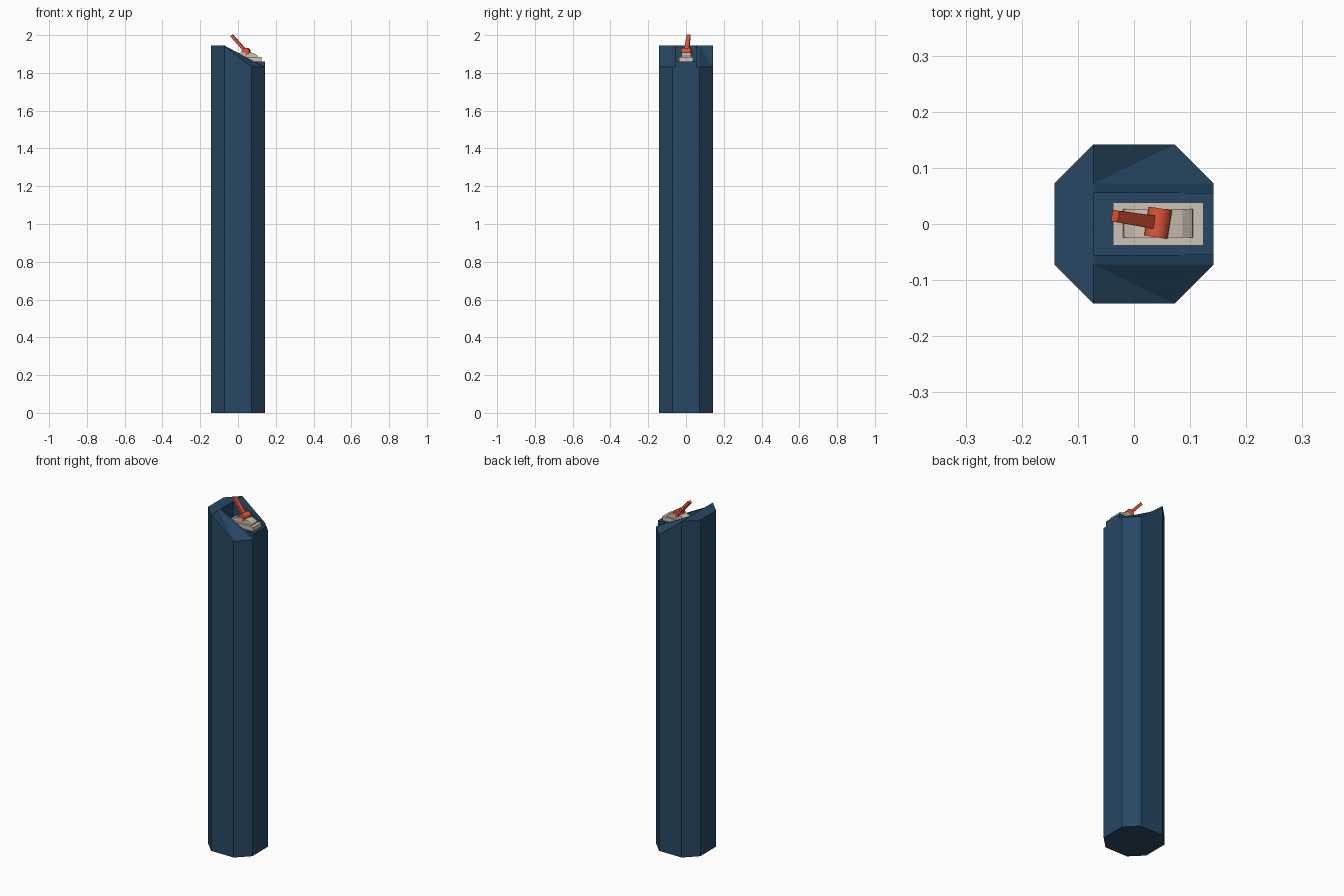
import bpy, bmesh, math
from mathutils import Vector, Matrix

if "Cube" in bpy.data.objects:
    bpy.data.objects.remove(bpy.data.objects["Cube"], do_unlink=True)


def material(name, rgb):
    m = bpy.data.materials.new(name)
    m.use_nodes = True
    m.diffuse_color = (*rgb, 1)
    m.node_tree.nodes["Principled BSDF"].inputs["Base Color"].default_value = (*rgb, 1)
    return m


blue = material("navy blue", (0.02, 0.065, 0.125))
beige = material("beige", (0.62, 0.54, 0.46))
red = material("orange red", (0.72, 0.09, 0.04))


def finish(name, bm, mat):
    bmesh.ops.recalc_face_normals(bm, faces=bm.faces)
    mesh = bpy.data.meshes.new(name)
    bm.to_mesh(mesh)
    bm.free()
    mesh.materials.append(mat)
    ob = bpy.data.objects.new(name, mesh)
    bpy.context.collection.objects.link(ob)
    return ob


def box(name, low, high, mat):
    low, high = Vector(low), Vector(high)
    bm = bmesh.new()
    bmesh.ops.create_cube(bm, size=1)
    bmesh.ops.scale(bm, vec=high - low, verts=bm.verts)
    bmesh.ops.translate(bm, vec=(low + high) / 2, verts=bm.verts)
    return finish(name, bm, mat)


def extrude_y(name, profile, y0, y1, mat):
    bm = bmesh.new()
    face = bm.faces.new([bm.verts.new((x, y0, z)) for x, z in profile])
    out = bmesh.ops.extrude_face_region(bm, geom=[face])
    new = [v for v in out["geom"] if isinstance(v, bmesh.types.BMVert)]
    bmesh.ops.translate(bm, vec=(0, y1 - y0, 0), verts=new)
    return finish(name, bm, mat)


# Octagonal column: flat high rim at the back of the slope, low rim at the other end
R, C, HIGH, LOW = 0.142, 0.072, 1.945, 1.83
SHELF, SLOT = 1.86, 0.055
ring = [(R, -C), (R, C), (C, R), (-C, R), (-R, C), (-R, -C), (-C, -R), (C, -R)]
bm = bmesh.new()
bottom = [bm.verts.new((x, y, 0)) for x, y in ring]
top = [bm.verts.new((x, y, LOW if x > 0 else HIGH)) for x, y in ring]
bm.faces.new(bottom[::-1])
for i in range(8):
    j = (i + 1) % 8
    bm.faces.new((bottom[i], bottom[j], top[j], top[i]))
inner = [bm.verts.new((-C, s * C, HIGH)) for s in (-1, 1)]
bm.faces.new((top[3], top[4], top[5], top[6], inner[0], inner[1]))
for mid, low_end, low_side, high_side in ((inner[0], top[0], top[7], top[6]),
                                          (inner[1], top[1], top[2], top[3])):
    bm.faces.new((mid, low_side, high_side))
    bm.faces.new((mid, low_end, low_side))
bm.faces.new((inner[0], inner[1], top[1], top[0]))
column = finish("column", bm, blue)

# Level slot sunk into the slope, floored by a shelf that stands proud at the low end
cutter = box("slot_cutter", (-C, -SLOT, SHELF - 0.05), (R + 0.05, SLOT, 2.1), blue)
cutter.hide_render = True
cutter.hide_viewport = True
cut = column.modifiers.new("slot", "BOOLEAN")
cut.operation = "DIFFERENCE"
cut.solver = "EXACT"
cut.object = cutter
box("shelf", (-C, -SLOT, SHELF - 0.05), (R, SLOT, SHELF), blue)

# Switch base plate with a domed pivot block
box("switch_plate", (-0.037, -0.038, SHELF), (0.124, 0.038, 1.883), beige)
dome = [(-0.02, 1.88), (-0.018, 1.89), (0.0, 1.903), (0.022, 1.909),
        (0.062, 1.909), (0.086, 1.903), (0.104, 1.89), (0.106, 1.88)]
extrude_y("pivot_block", dome, -0.024, 0.027, beige)

# Lever hub and arm, turned slightly about the vertical
pivot = Vector((0.043, 0.002, 1.912))
turn = Matrix.Rotation(math.radians(-9), 4, "Z")
bm = bmesh.new()
bmesh.ops.create_cone(bm, cap_ends=True, segments=20, radius1=0.021, radius2=0.021, depth=0.052,
                      matrix=Matrix.Translation(pivot) @ turn @ Matrix.Rotation(math.pi / 2, 4, "X"))
hub = finish("lever_hub", bm, red)
for p in hub.data.polygons:
    p.use_smooth = len(p.vertices) == 4
bm = bmesh.new()
bmesh.ops.create_cube(bm, size=1)
bmesh.ops.scale(bm, vec=(0.016, 0.024, 0.116), verts=bm.verts)
bmesh.ops.translate(bm, vec=(0, 0, 0.058), verts=bm.verts)
for v in bm.verts:
    if v.co.z > 0.1:
        v.co.y *= 0.85
bmesh.ops.transform(bm, verts=bm.verts,
                    matrix=Matrix.Translation(pivot) @ turn @ Matrix.Rotation(math.radians(-42), 4, "Y"))
finish("lever_arm", bm, red)
